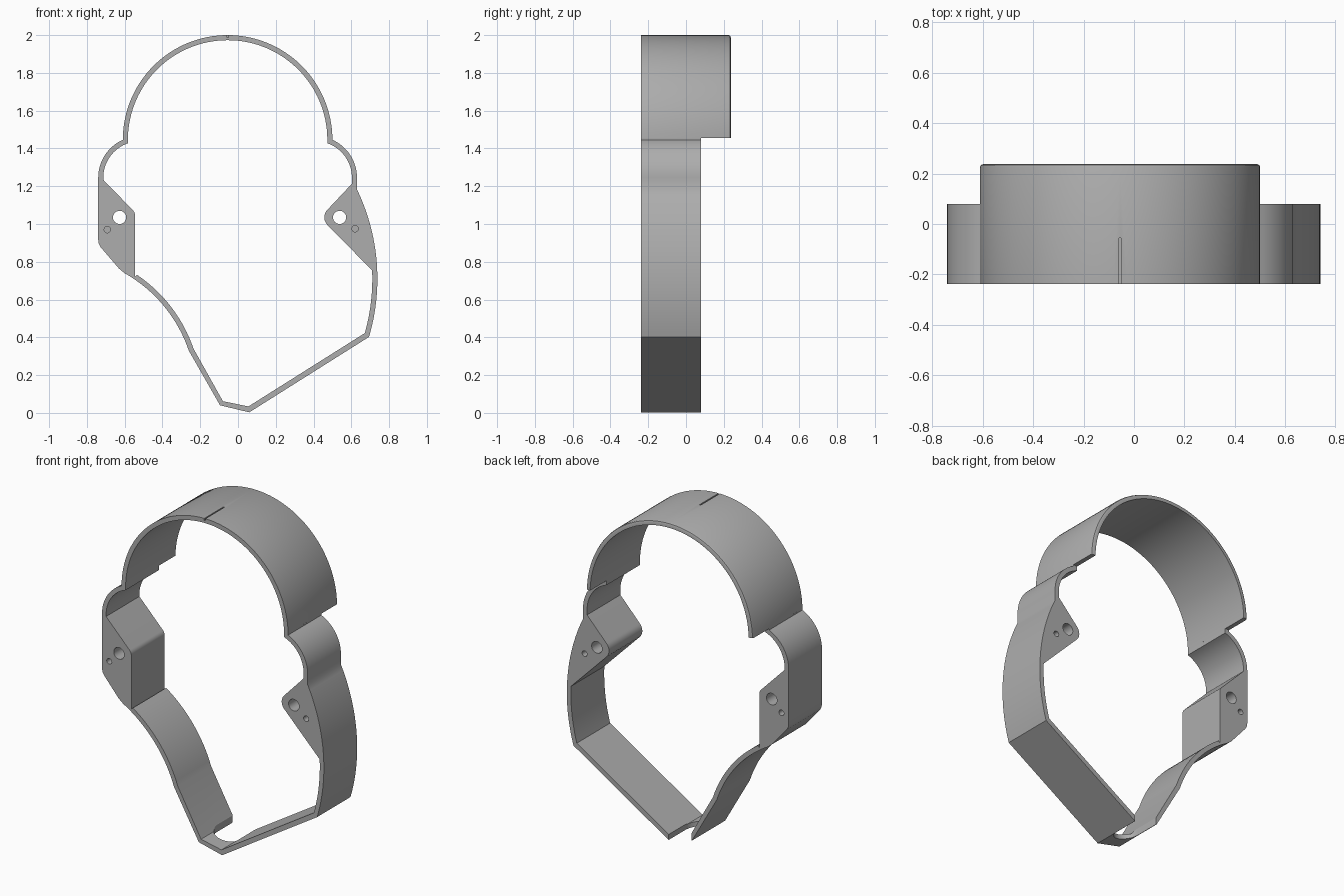
import bpy, bmesh, math
from mathutils import Matrix, Vector

if "Cube" in bpy.data.objects:
    bpy.data.objects.remove(bpy.data.objects["Cube"])

FRONT, BACK, HOOD_BACK = -0.237, 0.08, 0.237
MID = -0.055                      # x of the hood centre line

grey = bpy.data.materials.new("plain_grey")
grey.use_nodes = True
colour = (0.42, 0.42, 0.42, 1)
grey.diffuse_color = colour
grey.node_tree.nodes["Principled BSDF"].inputs["Base Color"].default_value = colour


def arc(cx, cz, r, a0, a1, n=16):
    angles = [math.radians(a0 + (a1 - a0) * i / n) for i in range(n + 1)]
    return [(cx + r * math.cos(a), cz + r * math.sin(a)) for a in angles]


def mirror(points):
    return [(2 * MID - x, z) for x, z in reversed(points)]


def finish(name, bm):
    bmesh.ops.recalc_face_normals(bm, faces=bm.faces)
    mesh = bpy.data.meshes.new(name)
    bm.to_mesh(mesh)
    bm.free()
    mesh.materials.append(grey)
    obj = bpy.data.objects.new(name, mesh)
    bpy.context.collection.objects.link(obj)
    return obj


def prism(name, points, start, end, upright=False):
    """Extrude a profile along y, or along z when upright."""
    place = (lambda a, b: (a, b, start)) if upright else (lambda a, b: (a, start, b))
    shift = (0, 0, end - start) if upright else (0, end - start, 0)
    bm = bmesh.new()
    face = bm.faces.new([bm.verts.new(place(a, b)) for a, b in points])
    out = bmesh.ops.extrude_face_region(bm, geom=[face])
    moved = [v for v in out["geom"] if isinstance(v, bmesh.types.BMVert)]
    bmesh.ops.translate(bm, verts=moved, vec=shift)
    return finish(name, bm)


def activate(obj):
    bpy.ops.object.select_all(action='DESELECT')
    obj.select_set(True)
    bpy.context.view_layer.objects.active = obj


def cut(obj, cutter):
    cutter.hide_render = True
    mod = obj.modifiers.new("cut", 'BOOLEAN')
    mod.operation, mod.solver, mod.object = 'DIFFERENCE', 'EXACT', cutter
    activate(obj)
    bpy.ops.object.modifier_apply(modifier=mod.name)
    bpy.data.objects.remove(cutter)


def smooth(obj):
    activate(obj)
    bpy.ops.object.shade_smooth_by_angle(angle=math.radians(25))


# Frame outline: shoulders, brackets, side walls and pointed bottom
shoulder_out = [(-0.61, 1.455)] + arc(-0.52, 1.245, 0.22, 114, 180)
shoulder_in = arc(-0.52, 1.245, 0.193, 180, 109) + [(-0.583, 1.455)]
outline = (
    shoulder_out
    + [(-0.74, 0.915), (-0.737, 0.895), (-0.727, 0.877), (-0.63, 0.764)]
    + arc(-0.967, 0.09, 0.746, 60.6, 18.7)
    + [(-0.095, 0.04), (0.06, 0.003)]
    + arc(-0.352, 0.71, 1.09, -16.4, 25.7, 24)
    + mirror(shoulder_out)
    + mirror(shoulder_in)
    + [(0.603, 1.213)]
    + arc(0.515, 1.035, 0.058, 135, 225, 10)
    + arc(-0.352, 0.71, 1.063, 2.4, -15.7, 12)
    + [(0.055, 0.034), (-0.08, 0.062)]
    + arc(-0.967, 0.09, 0.773, 18.9, 56)
    + [(-0.545, 0.72)]
    + arc(-0.585, 1.045, 0.04, 0, 45, 5)
    + [(-0.713, 1.234)]
    + shoulder_in
)
frame = prism("frame", outline, FRONT, BACK)

# Bracket holes: a through hole and a blind hole on each face
for big, small in (((-0.627, 1.035), (-0.692, 0.97)), ((0.538, 1.035), (0.62, 0.975))):
    cut(frame, prism("bolt_hole", arc(*big, 0.035, 0, 345, 23), -0.4, 0.4))
    for y0, y1 in ((-0.4, FRONT + 0.1), (BACK - 0.1, 0.4)):
        cut(frame, prism("pin_hole", arc(*small, 0.017, 0, 337.5, 15), y0, y1))

# Rounded cable notch in the bottom, open at the back
notch = arc(-0.016, -0.075, 0.075, 180, 360) + [(0.059, 0.3), (-0.091, 0.3)]
cut(frame, prism("cable_notch", notch, -0.1, 0.15, upright=True))
smooth(frame)

# Hood: section swept round its axis, with a rounded rear rim
bm = bmesh.new()
centre = Vector((MID, 0, 1.445))
section = [(0.528, FRONT), (0.555, FRONT), (0.555, 0.225), (0.5515, 0.2335),
           (0.543, HOOD_BACK), (0.528, HOOD_BACK)]
rings, steps, tilt = [], 64, math.radians(1)
for i in range(steps + 1):
    a = tilt + (math.pi - 2 * tilt) * i / steps
    rings.append([bm.verts.new(centre + Vector((r * math.cos(a), y, r * math.sin(a))))
                  for r, y in section])
for one, two in zip(rings, rings[1:]):
    for j in range(len(section)):
        k = (j + 1) % len(section)
        bm.faces.new((one[j], one[k], two[k], two[j]))
bm.faces.new(rings[0])
bm.faces.new(rings[-1])
hood = finish("hood", bm)

# Centre alignment slit on top of the hood
slit = [(MID - 0.004, 1.988), (MID + 0.004, 1.988), (MID + 0.004, 2.1), (MID - 0.004, 2.1)]
cut(hood, prism("slit", slit, -0.4, -0.055))
smooth(hood)
